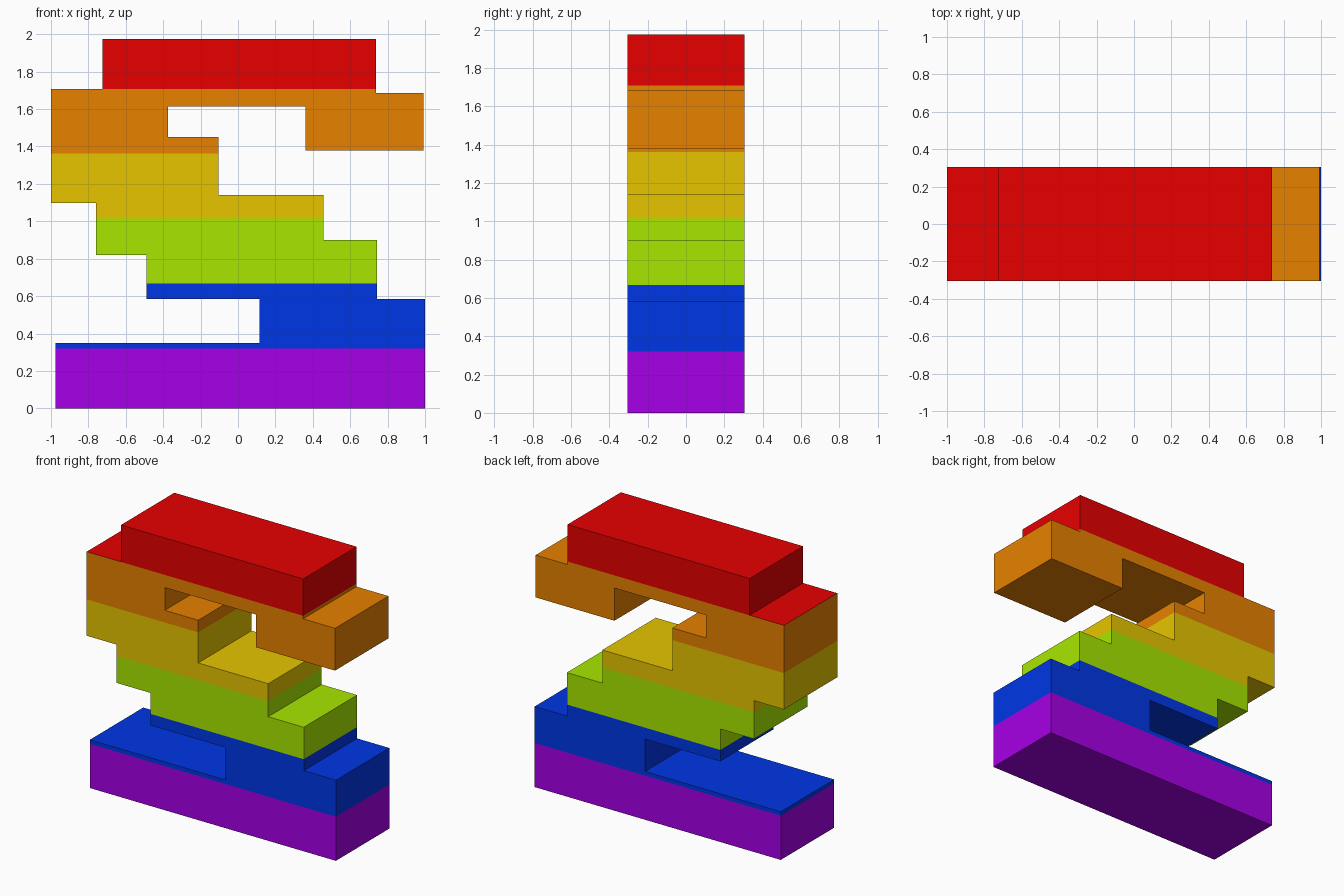
import bpy, bmesh
from mathutils import Vector

if "Cube" in bpy.data.objects:
    bpy.data.objects.remove(bpy.data.objects["Cube"])

HALF_DEPTH = 0.306

# Stepped outline seen from the front (x, z)
PROFILE = [
    (-0.975, 0), (1.0, 0), (1.0, 0.585), (0.742, 0.585), (0.742, 0.90),
    (0.457, 0.90), (0.457, 1.14), (-0.105, 1.14), (-0.105, 1.45),
    (-0.373, 1.45), (-0.373, 1.615), (0.36, 1.615), (0.36, 1.378),
    (0.993, 1.378), (0.993, 1.685), (0.737, 1.685), (0.737, 1.975),
    (-0.725, 1.975), (-0.725, 1.708), (-1.0, 1.708), (-1.0, 1.098),
    (-0.76, 1.098), (-0.76, 0.82), (-0.49, 0.82), (-0.49, 0.585),
    (0.115, 0.585), (0.115, 0.35), (-0.975, 0.35),
]

# Colour bands from the bottom up: name, top height, linear colour
BANDS = [
    ("purple", 0.32, (0.381, 0, 0.8)),
    ("blue", 0.668, (0, 0.037, 0.8)),
    ("green", 1.015, (0.392, 0.8, 0)),
    ("yellow", 1.362, (0.8, 0.558, 0)),
    ("orange", 1.707, (0.8, 0.22, 0)),
    ("red", 9.0, (0.8, 0, 0)),
]

# Extrude the outline through the depth
bm = bmesh.new()
face = bm.faces.new([bm.verts.new((x, -HALF_DEPTH, z)) for x, z in PROFILE])
back = bmesh.ops.extrude_face_region(bm, geom=[face], use_keep_orig=True)["geom"]
bmesh.ops.translate(bm, vec=Vector((0, 2 * HALF_DEPTH, 0)),
                    verts=[g for g in back if isinstance(g, bmesh.types.BMVert)])
bmesh.ops.recalc_face_normals(bm, faces=bm.faces[:])
bmesh.ops.triangulate(bm, faces=[f for f in bm.faces if len(f.verts) > 4])

# Cut at each band height, then colour faces by height
for _, top, _ in BANDS[:-1]:
    bmesh.ops.bisect_plane(bm, geom=bm.verts[:] + bm.edges[:] + bm.faces[:],
                           dist=1e-5, plane_co=(0, 0, top), plane_no=(0, 0, 1))
for f in bm.faces:
    z = f.calc_center_median().z
    f.material_index = next(i for i, b in enumerate(BANDS) if z < b[1])

mesh = bpy.data.meshes.new("stepped_block")
bm.to_mesh(mesh)
bm.free()
for name, _, colour in BANDS:
    mat = bpy.data.materials.new(name)
    mat.diffuse_color = (*colour, 1)
    mat.use_nodes = True
    mat.node_tree.nodes["Principled BSDF"].inputs["Base Color"].default_value = mat.diffuse_color
    mesh.materials.append(mat)
bpy.context.collection.objects.link(bpy.data.objects.new("stepped_block", mesh))
